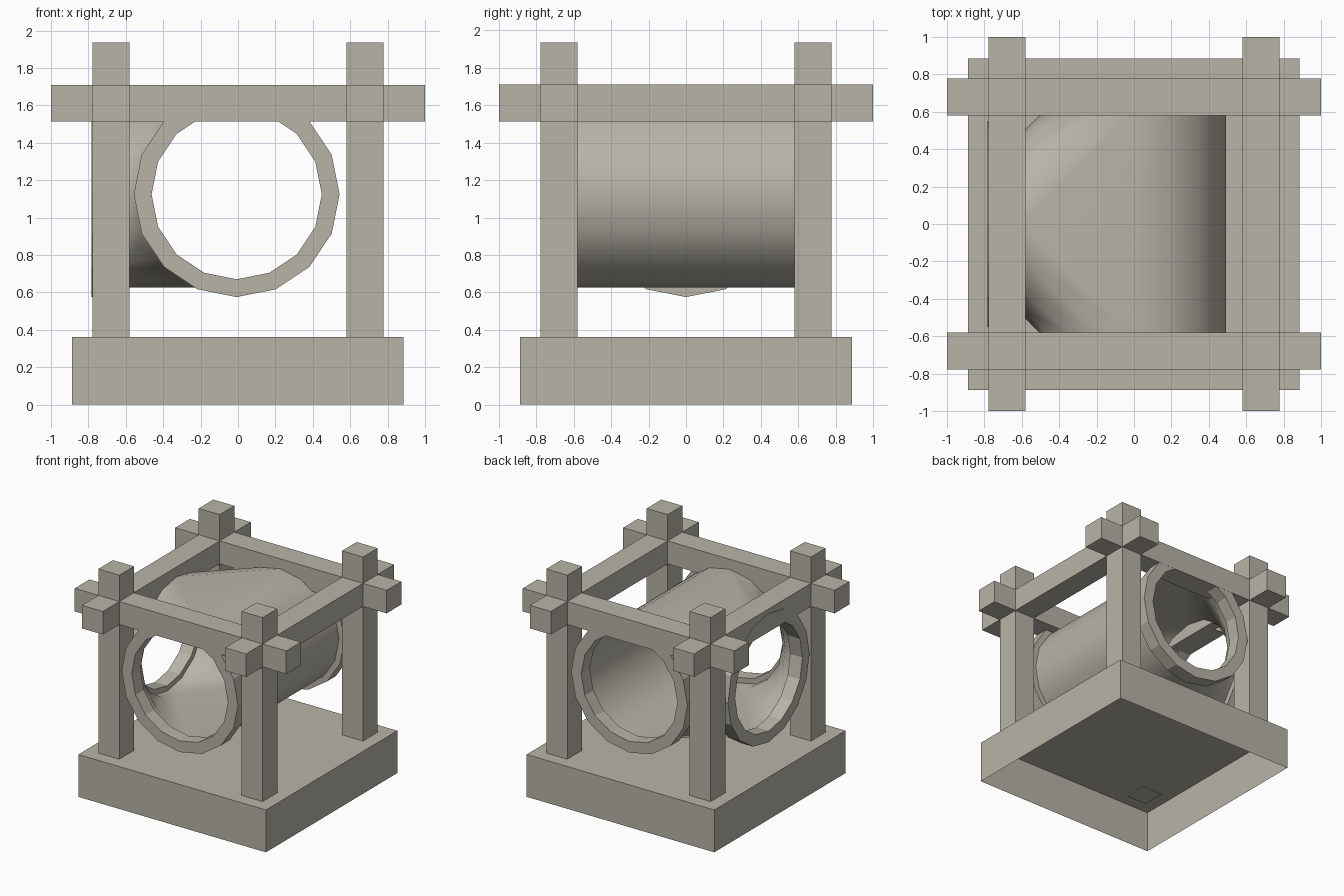
import bpy, bmesh, math
from mathutils import Matrix, Vector

if "Cube" in bpy.data.objects:
    bpy.data.objects.remove(bpy.data.objects["Cube"])

SIDES, R, CZ, CX = 16, 0.5, 1.125, -0.007
JOIN = 0.58          # where the filled junction turns into straight pipe
FLANGE_IN = 0.66

stone = bpy.data.materials.new("warm_grey")
stone.diffuse_color = (0.275, 0.258, 0.222, 1)
stone.use_nodes = True
stone.node_tree.nodes["Principled BSDF"].inputs["Base Color"].default_value = stone.diffuse_color
stone.diffuse_color = (0.48, 0.455, 0.39, 1)
stone.use_nodes = True
stone.node_tree.nodes["Principled BSDF"].inputs["Base Color"].default_value = stone.diffuse_color


def finish(name, bm, smooth=False):
    bmesh.ops.remove_doubles(bm, verts=bm.verts, dist=1e-4)
    bmesh.ops.recalc_face_normals(bm, faces=bm.faces)
    mesh = bpy.data.meshes.new(name)
    bm.to_mesh(mesh)
    bm.free()
    mesh.materials.append(stone)
    ob = bpy.data.objects.new(name, mesh)
    bpy.context.collection.objects.link(ob)
    if smooth:
        bpy.context.view_layer.objects.active = ob
        ob.select_set(True)
        bpy.ops.object.shade_smooth_by_angle(angle=math.radians(60))
        ob.select_set(False)
    return ob


def box(name, lo, hi, open_bottom=False):
    bm = bmesh.new()
    bmesh.ops.create_cube(bm, size=1)
    lo, hi = Vector(lo), Vector(hi)
    for v in bm.verts:
        v.co = Vector(((lo[i] + hi[i]) / 2 + v.co[i] * (hi[i] - lo[i])) for i in range(3))
    if open_bottom:
        bm.normal_update()
        bmesh.ops.delete(bm, geom=[f for f in bm.faces if f.normal.z < -0.9], context='FACES_ONLY')
    return finish(name, bm)


def arm_matrix(angle):
    # arms are built along +y, then turned about the vertical axis
    return Matrix.Translation((CX, 0, CZ)) @ Matrix.Rotation(angle, 4, 'Z')


def ring(bm, radius, y, count=SIDES):
    angles = [2 * math.pi * i / SIDES for i in range(count)]
    return [bm.verts.new((radius * math.sin(a), y, radius * math.cos(a))) for a in angles]


def bridge(bm, a, b, closed=True):
    for i in range(len(a) if closed else len(a) - 1):
        j = (i + 1) % len(a)
        bm.faces.new((a[i], a[j], b[j], b[i]))


# hollow base, open underneath
box("base", (-0.888, -0.888, 0), (0.886, 0.886, 0.362), open_bottom=True)

# four posts
IN, OUT = 0.579, 0.777
span = {-1: (-OUT, -IN), 1: (IN, OUT)}
for sx, xn in ((-1, "left"), (1, "right")):
    for sy, yn in ((-1, "front"), (1, "back")):
        (x0, x1), (y0, y1) = span[sx], span[sy]
        box(f"{yn}_{xn}_post", (x0, y0, 0.355), (x1, y1, 1.935))

# crossing top beams
for s, xn, yn in ((-1, "left", "front"), (1, "right", "back")):
    a, b = span[s]
    box(f"{yn}_beam", (-1, a, 1.513), (1, b, 1.71))
    box(f"{xn}_beam", (a, -1, 1.513), (b, 1, 1.71))

# three-way pipe: name -> turn, length of each arm
arms = {"back": (0, 0.776), "front": (math.pi, 0.776), "left": (math.pi / 2, 0.776)}
bm = bmesh.new()
for angle, end in arms.values():
    a, b = ring(bm, R, JOIN), ring(bm, R, end - 0.03)
    bridge(bm, a, b)
    bmesh.ops.transform(bm, matrix=arm_matrix(angle), verts=a + b)

# closed right wall, and the corner sheets between neighbouring arms
half = [(R * math.sin(math.pi * i / 8), R * math.cos(math.pi * i / 8)) for i in range(9)]


def strip(place):
    return [bm.verts.new(Vector(place(s, z)) + Vector((CX, 0, CZ))) for s, z in half]


bridge(bm, strip(lambda s, z: (s, -JOIN, z)), strip(lambda s, z: (s, JOIN, z)), closed=False)
for d in (-1, 1):
    bridge(bm, strip(lambda s, z: (-s, d * JOIN, z)),
           strip(lambda s, z: (-JOIN, d * s, z)), closed=False)

# flat top and bottom of the junction
for z in (-R, R):
    bm.faces.new([bm.verts.new((x + CX, y, CZ + z))
                  for x, y in ((0, -JOIN), (0, JOIN), (-JOIN, 0))])
finish("three_way_pipe", bm, smooth=True)

# flange on each open pipe end
for name, (angle, end) in arms.items():
    bm = bmesh.new()
    loops = [ring(bm, r, y) for r, y in
             ((0.55, FLANGE_IN), (0.55, end), (0.455, end), (0.455, FLANGE_IN))]
    for k in range(4):
        bridge(bm, loops[k], loops[(k + 1) % 4])
    bmesh.ops.transform(bm, matrix=arm_matrix(angle), verts=bm.verts)
    finish(f"{name}_flange", bm)
